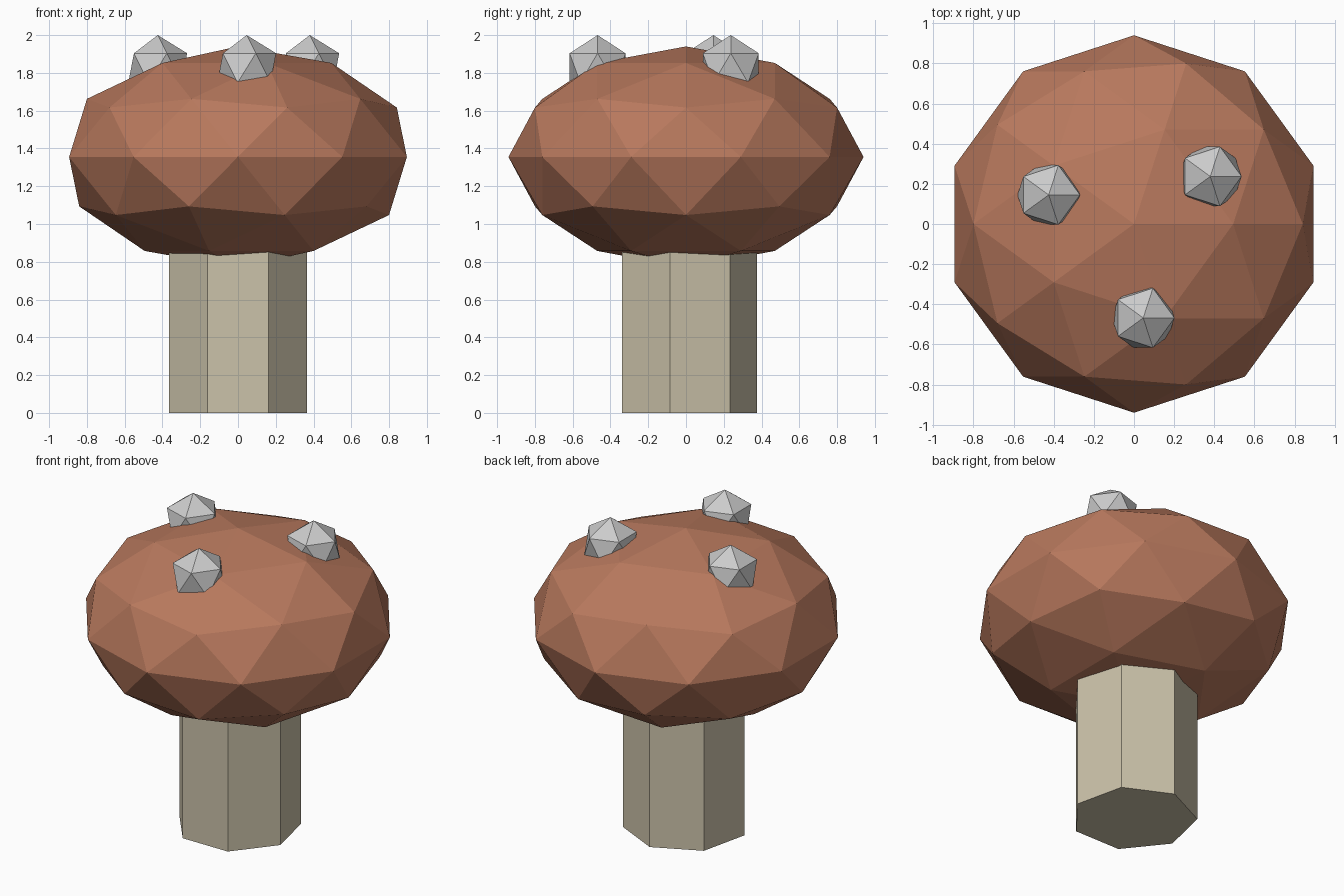
import bpy

if "Cube" in bpy.data.objects:
    bpy.data.objects.remove(bpy.data.objects["Cube"])


def paint(obj, name, rgb):
    mat = bpy.data.materials.new(name)
    mat.diffuse_color = (*rgb, 1.0)
    mat.use_nodes = True
    mat.node_tree.nodes["Principled BSDF"].inputs["Base Color"].default_value = mat.diffuse_color
    obj.data.materials.append(mat)


def ico(name, subdivisions, location, scale):
    bpy.ops.mesh.primitive_ico_sphere_add(subdivisions=subdivisions, radius=1, location=location)
    obj = bpy.context.object
    obj.name = name
    obj.scale = scale
    bpy.ops.object.transform_apply(location=False, rotation=False, scale=True)
    return obj


# Stem: seven-sided column, its top buried in the cap
STEM_HEIGHT = 1.0
bpy.ops.mesh.primitive_cylinder_add(vertices=7, radius=0.375, depth=STEM_HEIGHT,
                                    location=(0, 0, STEM_HEIGHT / 2))
stem = bpy.context.object
stem.name = "stem"
paint(stem, "stem_tan", (0.60, 0.54, 0.40))

# Cap: flattened faceted ball
cap = ico("cap", 2, (0, 0, 1.355), (0.94, 0.94, 0.585))
paint(cap, "cap_brown", (0.48, 0.19, 0.11))

# Spots: small grey icosahedra half sunk into the cap
SPOT_RADIUS = 0.174
for i, (x, y) in enumerate([(-0.425, 0.145), (0.38, 0.237), (0.046, -0.468)], 1):
    ico(f"spot_{i}", 1, (x, y, 2 - SPOT_RADIUS), (SPOT_RADIUS,) * 3)
